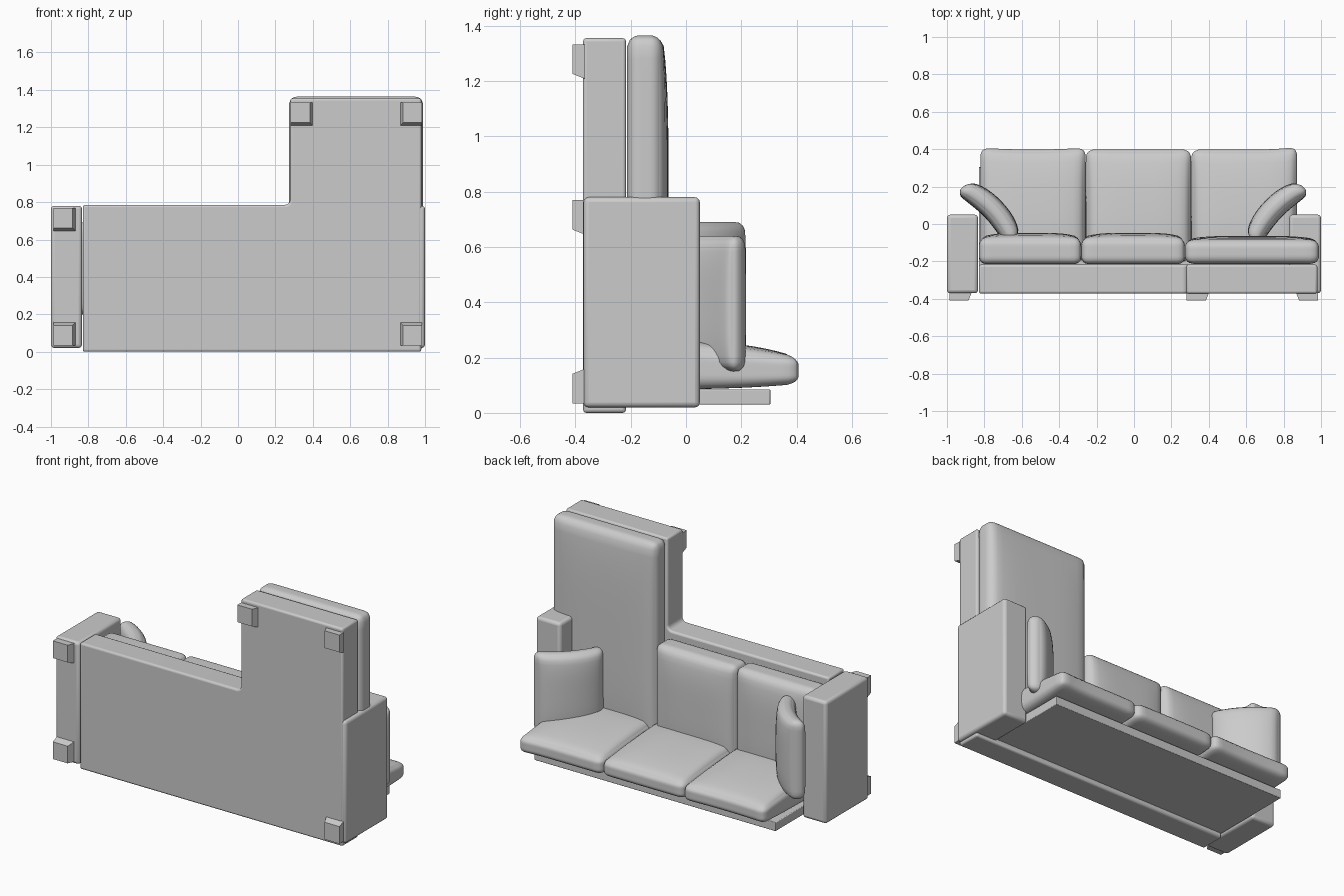
import bpy, bmesh, math
from mathutils import Vector

if "Cube" in bpy.data.objects:
    bpy.data.objects.remove(bpy.data.objects["Cube"], do_unlink=True)

fabric = bpy.data.materials.new("grey_fabric")
fabric.use_nodes = True
GREY = (0.6, 0.6, 0.6, 1)
fabric.diffuse_color = GREY
fabric.node_tree.nodes["Principled BSDF"].inputs["Base Color"].default_value = GREY


def finish(bm, name, bevel=0.0):
    """Turn a bmesh into a shaded object with optional rounded edges."""
    bmesh.ops.recalc_face_normals(bm, faces=bm.faces)
    mesh = bpy.data.meshes.new(name)
    bm.to_mesh(mesh)
    bm.free()
    mesh.materials.append(fabric)
    obj = bpy.data.objects.new(name, mesh)
    bpy.context.scene.collection.objects.link(obj)
    if bevel:
        mod = obj.modifiers.new("rounded_edges", 'BEVEL')
        mod.width = bevel
        mod.segments = 3
        mod.limit_method = 'ANGLE'
    bpy.ops.object.select_all(action='DESELECT')
    obj.select_set(True)
    bpy.context.view_layer.objects.active = obj
    bpy.ops.object.shade_smooth_by_angle(angle=math.radians(35))
    return obj


def box(name, lo, hi, bevel=0.0):
    bm = bmesh.new()
    bmesh.ops.create_cube(bm, size=1)
    for v in bm.verts:
        v.co = [lo[i] + (v.co[i] + 0.5) * (hi[i] - lo[i]) for i in range(3)]
    return finish(bm, name, bevel)


def cushion(name, lo, hi, radius, axis, crown, under=0.0, shape=None):
    """Rounded box, swollen along one axis, then reshaped by a function."""
    bm = bmesh.new()
    bmesh.ops.create_cube(bm, size=2)
    bmesh.ops.subdivide_edges(bm, edges=bm.edges[:], cuts=17, use_grid_fill=True)
    lo, hi = Vector(lo), Vector(hi)
    mid, half = (lo + hi) / 2, (hi - lo) / 2
    for v in bm.verts:
        u = [math.sin(c * math.pi / 2) for c in v.co]
        p = Vector([u[i] * half[i] for i in range(3)])
        core = Vector([max(radius - half[i], min(half[i] - radius, p[i]))
                       for i in range(3)])
        p = core + (p - core).normalized() * radius
        swell = math.prod(1 - u[i] ** 4 for i in range(3) if i != axis)
        p[axis] += swell * (crown * max(u[axis], 0) + under * min(u[axis], 0))
        p += mid
        v.co = shape(p, u) if shape else p
    return finish(bm, name)


# L-shaped base with a small fillet in the inner corner
outline = [(-0.83, 0), (0.98, 0), (0.98, 1.355), (0.28, 1.355)]
for k in range(5):
    a = math.pi / 2 * k / 4
    outline.append((0.25 + 0.03 * math.cos(a), 0.815 - 0.03 * math.sin(a)))
outline.append((-0.83, 0.785))
bm = bmesh.new()
face = bm.faces.new([bm.verts.new((x, -0.372, z)) for x, z in outline])
side = bmesh.ops.extrude_face_region(bm, geom=[face])["geom"]
bmesh.ops.translate(bm, vec=(0, 0.155, 0),
                    verts=[g for g in side if isinstance(g, bmesh.types.BMVert)])
finish(bm, "base", 0.012)

# Back panel and armrests
box("back_panel", (-0.83, -0.3, 0.03), (0.83, 0.305, 0.085), 0.004)
box("right_arm", (-1, -0.37, 0.02), (-0.834, 0.05, 0.78), 0.018)
box("left_arm", (0.83, -0.37, 0.02), (1, 0.05, 0.78), 0.018)


def foot(name, x, z, sx, sz):
    """Tapered foot; sx and sz point to its straight outer sides."""
    bm = bmesh.new()
    bmesh.ops.create_cube(bm, size=1)
    for v in bm.verts:
        tip = v.co.y < 0
        px, pz = v.co.x * 0.12, v.co.z * 0.125
        if tip and px * sx < 0:
            px += 0.018 * sx
        if tip and pz * sz < 0:
            pz += 0.018 * sz
        v.co = (x + px, -0.41 if tip else -0.365, z + pz)
    finish(bm, name)


foot("right_rear_foot", -0.927, 0.097, -1, -1)
foot("right_front_foot", -0.927, 0.707, -1, 1)
foot("left_rear_foot", 0.925, 0.097, 1, -1)
foot("chaise_outer_foot", 0.925, 1.27, 1, 1)
foot("chaise_inner_foot", 0.342, 1.27, -1, 1)

# Seat cushions
for name, x0, x1 in (("right_seat", -0.828, -0.282), ("middle_seat", -0.282, 0.272)):
    cushion(name, (x0, -0.215, 0.1), (x1, -0.075, 0.755), 0.04, 1, 0.028)
cushion("chaise_seat", (0.272, -0.213, 0.1), (0.99, -0.085, 1.365), 0.045, 1, 0.022)


# Back cushions, thinner towards the top edge
def back_shape(lift):
    def shape(p, u):
        t = (p.y + 0.2) / 0.6
        thin = 1.12 - 0.45 * max(t, 0) ** 2
        edge = lift * u[0] ** 2 if lift < 0.012 else lift * max(u[0], 0) ** 3
        return Vector((p.x, p.y + edge * max(t, 0) ** 2,
                       0.085 + (p.z - 0.085) * thin + 0.02 * max(t, 0) ** 3))
    return shape


for name, x0, x1, lift in (("right_back_cushion", -0.822, -0.258, 0.01),
                           ("middle_back_cushion", -0.258, 0.306, 0.0),
                           ("left_back_cushion", 0.306, 0.872, 0.015)):
    cushion(name, (x0, -0.2, 0.085), (x1, 0.398, 0.23), 0.045, 2, 0.025,
            shape=back_shape(lift))


# Throw pillows draped over the armrests
def drape(side, centre_x):
    along, out = Vector((0.69, -0.72)), Vector((0.72, 0.69))
    def shape(p, u):
        bow = 0.038 * (1 - (p.x / 0.2) ** 2)
        q = along * p.x + out * (p.y + bow)
        return Vector((side * (q.x - centre_x), q.y + 0.052, p.z))
    return shape


cushion("right_pillow", (-0.2, -0.042, 0.2), (0.2, 0.042, 0.69), 0.038, 1, 0.02, 0.02,
        shape=drape(1, 0.78))
cushion("left_pillow", (-0.2, -0.042, 0.15), (0.2, 0.042, 0.64), 0.038, 1, 0.02, 0.02,
        shape=drape(-1, 0.77))
